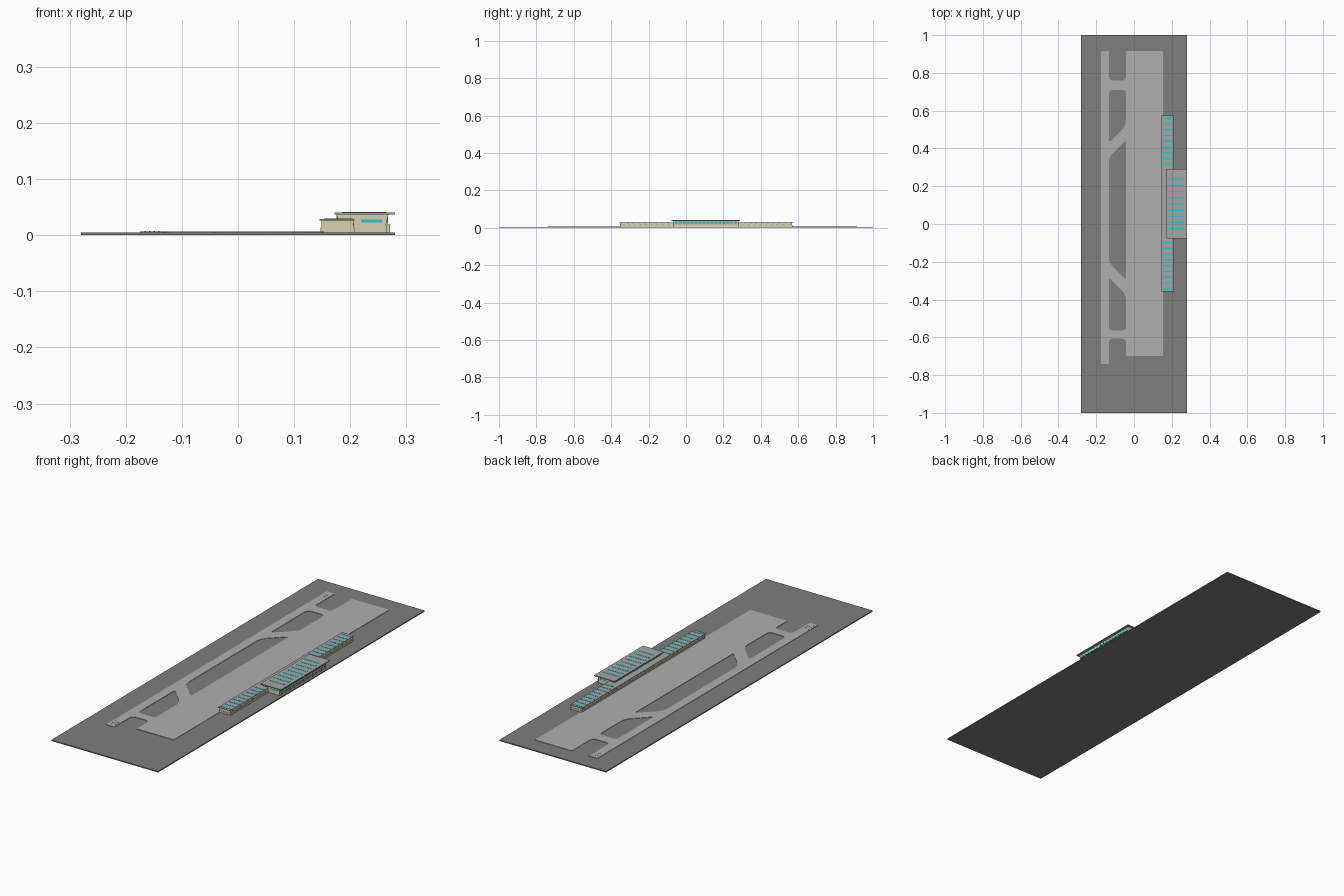
import bpy, bmesh, math
from mathutils import Vector

if "Cube" in bpy.data.objects:
    bpy.data.objects.remove(bpy.data.objects["Cube"])


def material(name, rgb):
    m = bpy.data.materials.new(name)
    m.diffuse_color = (*rgb, 1)
    m.use_nodes = True
    m.node_tree.nodes["Principled BSDF"].inputs["Base Color"].default_value = m.diffuse_color
    return m


GROUND = material("dark_grey", (0.21, 0.21, 0.21))
PAVING = material("light_grey", (0.43, 0.43, 0.43))
ROOF = material("roof_grey", (0.38, 0.38, 0.38))
WALL = material("beige", (0.70, 0.63, 0.42))
GLASS = material("cyan", (0.03, 0.55, 0.62))


def finish(name, bm, mat):
    bmesh.ops.recalc_face_normals(bm, faces=bm.faces)
    me = bpy.data.meshes.new(name)
    bm.to_mesh(me)
    bm.free()
    me.materials.append(mat)
    ob = bpy.data.objects.new(name, me)
    bpy.context.collection.objects.link(ob)
    return ob


def boxes(name, spans, mat):
    """One object made of boxes given as (x0, x1, y0, y1, z0, z1)."""
    bm = bmesh.new()
    for x0, x1, y0, y1, z0, z1 in spans:
        vs = bmesh.ops.create_cube(bm, size=1)["verts"]
        for v in vs:
            v.co = ((x0 + x1) / 2 + v.co.x * (x1 - x0),
                    (y0 + y1) / 2 + v.co.y * (y1 - y0),
                    (z0 + z1) / 2 + v.co.z * (z1 - z0))
    return finish(name, bm, mat)


def prism(name, profile, y0, y1, mat):
    """Extrude an x-z profile along y."""
    bm = bmesh.new()
    f = bm.faces.new([bm.verts.new((x, y0, z)) for x, z in profile])
    ext = bmesh.ops.extrude_face_region(bm, geom=[f])["geom"]
    bmesh.ops.translate(bm, vec=(0, y1 - y0, 0),
                        verts=[v for v in ext if isinstance(v, bmesh.types.BMVert)])
    return finish(name, bm, mat)


def rounded(points, steps=5):
    """Round the corners of an outline of (x, y, radius) points."""
    out = []
    n = len(points)
    for i, (x, y, r) in enumerate(points):
        p = Vector((x, y))
        if r == 0:
            out.append(p)
            continue
        a = p + (Vector(points[i - 1][:2]) - p).normalized() * r
        b = p + (Vector(points[(i + 1) % n][:2]) - p).normalized() * r
        for k in range(steps + 1):
            t = k / steps
            out.append(a * (1 - t) ** 2 + p * 2 * t * (1 - t) + b * t * t)
    return out


def plate(name, outlines, z0, z1, mat):
    """Flat filled plate; outlines after the first are holes."""
    cu = bpy.data.curves.new(name, "CURVE")
    cu.dimensions = "2D"
    cu.fill_mode = "BOTH"
    cu.extrude = (z1 - z0) / 2
    for pts in outlines:
        sp = cu.splines.new("POLY")
        sp.points.add(len(pts) - 1)
        for q, p in zip(sp.points, pts):
            q.co = (p.x, p.y, 0, 1)
        sp.use_cyclic_u = True
    cu.materials.append(mat)
    ob = bpy.data.objects.new(name, cu)
    bpy.context.collection.objects.link(ob)
    ob.location.z = (z0 + z1) / 2
    bpy.ops.object.select_all(action="DESELECT")
    ob.select_set(True)
    bpy.context.view_layer.objects.active = ob
    bpy.ops.object.convert(target="MESH")


# Ground slab
G = 0.005
boxes("ground_slab", [(-0.28, 0.28, -1, 1, 0, G)], GROUND)

# Runway, taxiways and apron as one plate with grass islands cut out
L, R, C = -0.132, -0.042, 0.022
outer = rounded([(-0.175, -0.74, 0), (L, -0.74, 0), (L, -0.606, C), (R, -0.606, C),
                 (R, -0.70, 0), (0.153, -0.70, 0), (0.153, 0.915, 0), (R, 0.915, 0),
                 (R, 0.76, C), (L, 0.76, C), (L, 0.915, 0), (-0.175, 0.915, 0)])
islands = [
    [(L, 0.71, C), (R, 0.71, C), (R, 0.52, 0.03), (L, 0.43, 0.015)],
    [(L, 0.355, 0.03), (R, 0.445, 0.015), (R, -0.295, 0.015), (L, -0.205, 0.03)],
    [(L, -0.285, 0.015), (R, -0.375, 0.03), (R, -0.563, C), (L, -0.563, C)],
]
plate("airfield_paving", [outer] + [rounded(i) for i in islands], G - 0.001, 0.0068, PAVING)

# Threshold stripes at both runway ends
stripes = []
for yc in (0.875, -0.70):
    for i in range(4):
        x = -0.167 + i * 0.008
        stripes.append((x, x + 0.003, yc - 0.02, yc + 0.02, 0.006, 0.0071))
boxes("runway_threshold_stripes", stripes, PAVING)

# Long low concourse with plinth, ledge and overhanging roof
Y0, Y1 = -0.355, 0.57
boxes("concourse_walls", [(0.149, 0.206, Y0 + 0.003, Y1 - 0.003, G, 0.027),
                          (0.147, 0.208, Y0 + 0.001, Y1 - 0.001, G, 0.0135)], WALL)
boxes("concourse_roof", [(0.145, 0.208, Y0 - 0.002, Y1 + 0.004, 0.0265, 0.0285)], ROOF)
panes = []
for i in range(30):
    y = Y0 + 0.02 + i * 0.0305
    for x in (0.149, 0.206):
        panes.append((x - 0.0006, x + 0.0006, y - 0.005, y + 0.005, 0.017, 0.021))
boxes("concourse_windows", panes, GLASS)
lights = []
for start in (0.56, -0.098):
    for i in range(9):
        y = start - i * 0.0306
        lights.append((0.153, 0.205, y - 0.0035, y + 0.0035, 0.028, 0.0295))
boxes("concourse_skylights", lights, GLASS)

# Main hall with leaning street wall
H0, H1 = -0.068, 0.28
prism("main_hall_walls", [(0.178, G), (0.266, G), (0.264, 0.02), (0.268, 0.037),
                          (0.175, 0.037), (0.178, 0.028)], H0, H1, WALL)
boxes("main_hall_roof", [(0.172, 0.28, -0.078, 0.29, 0.0368, 0.0405)], ROOF)
boxes("entrance_canopy", [(0.262, 0.272, H0 + 0.004, H1 - 0.004, 0.017, 0.019)], ROOF)
boxes("entrance_posts", [(0.265, 0.271, H0 + 0.006 + i * 0.033, H0 + 0.011 + i * 0.033, G, 0.017)
                         for i in range(11)], WALL)
boxes("main_hall_skylights", [(0.185, 0.265, y - 0.0035, y + 0.0035, 0.040, 0.0413)
                              for y in (0.238 - i * 0.033 for i in range(9))], GLASS)
boxes("main_hall_end_windows", [(0.219, 0.257, y - 0.0008, y + 0.0008, 0.0225, 0.028)
                                for y in (H0, H1)], GLASS)

# Glazing on the long sides of the hall
bays = [H0 + 0.016 + i * 0.0211 for i in range(16)]
bm_panes = [(0.2645, 0.2676, y - 0.0065, y + 0.0065, 0.021, 0.033) for y in bays]
bm_panes += [(0.1755, 0.178, y - 0.0065, y + 0.0065, 0.030, 0.035) for y in bays]
boxes("main_hall_side_windows", bm_panes, GLASS)
